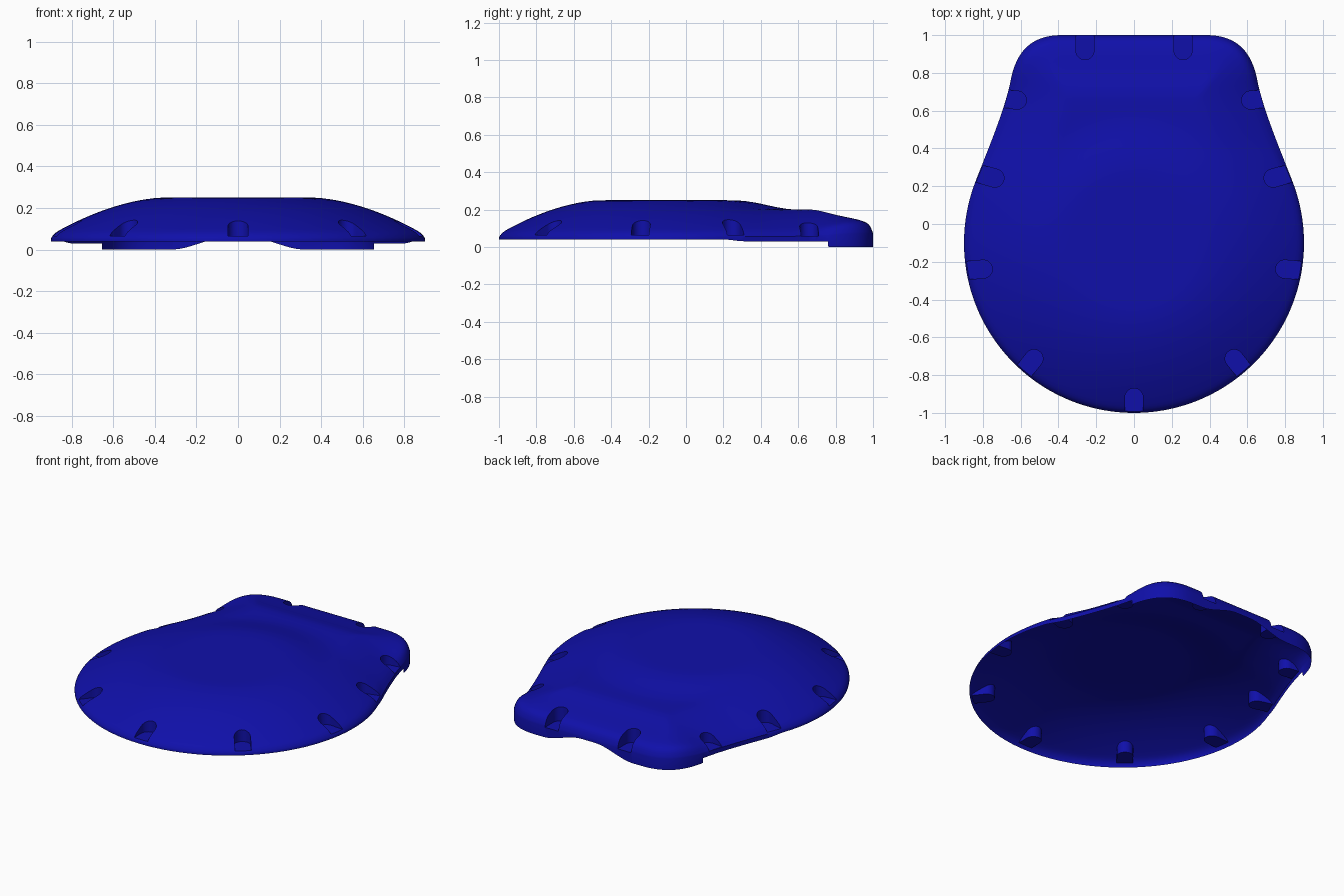
import bpy, bmesh, math
from mathutils import Vector
from mathutils.geometry import interpolate_bezier, intersect_point_line

if "Cube" in bpy.data.objects:
    bpy.data.objects.remove(bpy.data.objects["Cube"])


def smooth(a, b, v):
    t = min(max((v - a) / (b - a), 0), 1)
    return t * t * (3 - 2 * t)


def mix(a, b, t):
    return a + (b - a) * t


# Plan outline: round front, tapering into a rounded-corner neck at the back
def make_outline():
    cy, r = -0.1, 0.9
    end = math.radians(21.2)
    half = []
    for i in range(57):
        a = mix(-math.pi / 2, end, i / 56)
        half.append(Vector((r * math.cos(a), cy + r * math.sin(a))))
    p = half[-1]
    half += interpolate_bezier(p, p + Vector((-0.06, 0.155)), Vector((0.685, 0.6)),
                               Vector((0.653, 0.758)), 16)[1:]
    half += interpolate_bezier(Vector((0.653, 0.761)), Vector((0.62, 0.93)),
                               Vector((0.53, 1)), Vector((0.38, 1)), 18)
    half += [Vector((0.38 * (1 - i / 12), 1)) for i in range(1, 13)]
    half = [Vector((v.x, v.y)) for v in half]
    return half + [Vector((-v.x, v.y)) for v in reversed(half[1:-1])]


outline = make_outline()
N = len(outline)


def edge_distance(p):
    best = 9.0
    for i in range(N):
        a, b = outline[i - 1], outline[i]
        ab = b - a
        t = min(max((p - a).dot(ab) / ab.length_squared, 0), 1)
        best = min(best, (p - a - ab * t).length)
    return best


# Height of the upper surface: round dome blended into a lower neck
def height(p, d):
    d0 = max(0.9 - (p - Vector((0, -0.1))).length, 0)
    dome = 0.25 - 0.18 * max(1 - d0 / 0.55, 0) ** 1.75 - 0.02 * math.exp(-d0 / 0.01)
    w = smooth(0.6, 0.92, p.y)
    neck = (0.2 - mix(0.13, 0.075, w) * max(1 - d / 0.33, 0) ** mix(1.5, 1.2, w)
            - mix(0.02, 0.055, w) * math.exp(-d / 0.014))
    k = 0.03
    h = max(k - abs(dome - neck), 0) / k
    both = max(dome, neck) + h * h * k / 4
    return mix(dome, both, smooth(0, 0.35, p.y))


# Lower rim: raised round the dome, down to the ground at the back, arched mid-back
def rim_bottom(p):
    if p.y > 0.76:
        return 0.06 * (1 - smooth(0.05, 0.32, abs(p.x)))
    return 0.04 - 0.01 * smooth(0.2, 0.32, p.y)


# Shell body, temporarily closed underneath so the notches can be cut
bm = bmesh.new()
rings = [[bm.verts.new((p.x, p.y, rim_bottom(p))) for p in outline]]
STEPS = 30
for i in range(STEPS):
    s = 1 - (i / STEPS) ** 1.7
    ring = []
    for p in outline:
        q = p * s
        ring.append(bm.verts.new((q.x, q.y, height(q, edge_distance(q) if i else 0))))
    rings.append(ring)
for a, b in zip(rings, rings[1:]):
    for j in range(N):
        k = (j + 1) % N
        bm.faces.new((a[j], a[k], b[k], b[j]))
top = bm.verts.new((0, 0, 0.25))
low = bm.verts.new((0, 0, -0.3))
for j in range(N):
    k = (j + 1) % N
    bm.faces.new((rings[-1][j], rings[-1][k], top))
    bm.faces.new((rings[0][k], rings[0][j], low))
bmesh.ops.recalc_face_normals(bm, faces=bm.faces)
mesh = bpy.data.meshes.new("shell_cover")
bm.to_mesh(mesh)
bm.free()
shell = bpy.data.objects.new("shell_cover", mesh)
bpy.context.collection.objects.link(shell)

# Round-ended vertical slots around the rim: inner end, outward direction, floor height
slots = [((0, -0.87), (0, -1), 0.065)]
for sx in (-1, 1):
    slots += [((sx * 0.50, -0.675), (sx * 0.62, -0.78), 0.065),
              ((sx * 0.75, -0.235), (sx * 1, -0.08), 0.065),
              ((sx * 0.69, 0.23), (sx * 1, 0.28), 0.065),
              ((sx * 0.57, 0.65), (sx * 1, 0.12), 0.06),
              ((sx * 0.26, 0.87), (0, 1), 0.065)]


def add_slot(bm, end, direction, floor, r=0.048):
    out = Vector(direction).normalized()
    side = Vector((-out.y, out.x))
    c = Vector(end) + out * r
    pts = [c + side * r + out * 0.25]
    for i in range(17):
        a = math.pi * i / 16
        pts.append(c + side * r * math.cos(a) - out * r * math.sin(a))
    pts.append(c - side * r + out * 0.25)
    lo = [bm.verts.new((p.x, p.y, floor)) for p in pts]
    hi = [bm.verts.new((p.x, p.y, 0.4)) for p in pts]
    bm.faces.new(lo)
    bm.faces.new(hi[::-1])
    for j in range(len(pts)):
        k = (j + 1) % len(pts)
        bm.faces.new((lo[k], lo[j], hi[j], hi[k]))


bm = bmesh.new()
for slot in slots:
    add_slot(bm, *slot)
bmesh.ops.recalc_face_normals(bm, faces=bm.faces)
cut_mesh = bpy.data.meshes.new("slot_cutter")
bm.to_mesh(cut_mesh)
bm.free()
cutter = bpy.data.objects.new("slot_cutter", cut_mesh)
bpy.context.collection.objects.link(cutter)
cutter.hide_render = True

mod = shell.modifiers.new("slots", 'BOOLEAN')
mod.operation = 'DIFFERENCE'
mod.solver = 'EXACT'
mod.object = cutter
bpy.context.view_layer.objects.active = shell
shell.select_set(True)
cutter.select_set(False)
bpy.ops.object.modifier_apply(modifier=mod.name)
bpy.data.objects.remove(cutter)

# Open the underside
bm = bmesh.new()
bm.from_mesh(shell.data)
bmesh.ops.delete(bm, geom=[v for v in bm.verts if v.co.z < -0.1], context='VERTS')
bm.to_mesh(shell.data)
bm.free()

mat = bpy.data.materials.new("blue")
mat.diffuse_color = (0.005, 0.005, 0.4, 1)
mat.use_nodes = True
mat.node_tree.nodes["Principled BSDF"].inputs["Base Color"].default_value = mat.diffuse_color
shell.data.materials.clear()
shell.data.materials.append(mat)
bpy.ops.object.shade_smooth_by_angle(angle=math.radians(35))
